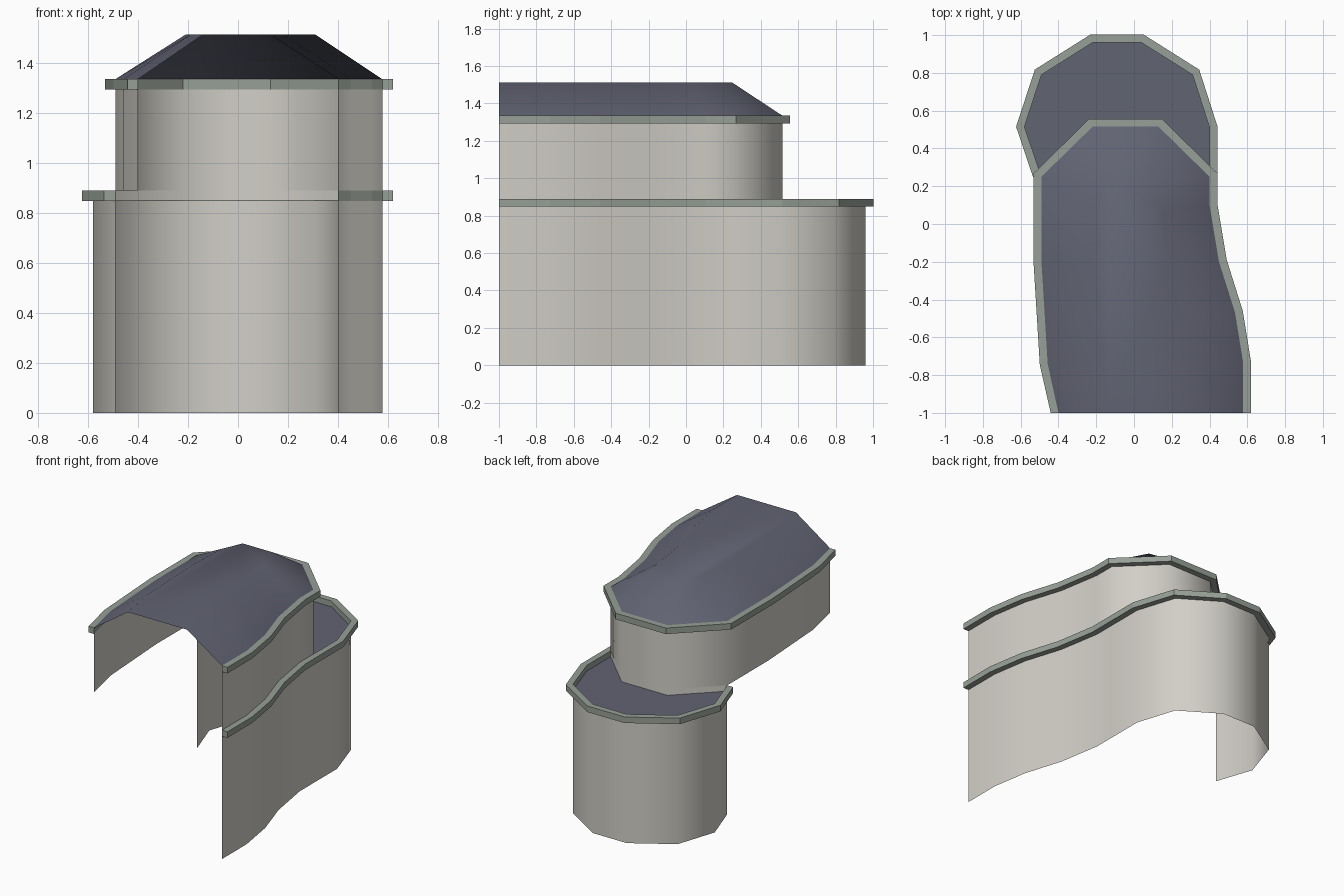
import bpy
from mathutils import Vector

if "Cube" in bpy.data.objects:
    bpy.data.objects.remove(bpy.data.objects["Cube"])


def material(name, rgb):
    m = bpy.data.materials.new(name)
    m.diffuse_color = (*rgb, 1)
    m.use_nodes = True
    m.node_tree.nodes["Principled BSDF"].inputs["Base Color"].default_value = m.diffuse_color
    return m


WALL = material("plaster", (0.64, 0.62, 0.57))
TRIM = material("trim_stone", (0.31, 0.35, 0.31))
ROOF = material("slate", (0.12, 0.125, 0.17))

# Plan outlines, running from the left end round the back to the right front
SIDE = [(0.40, 0.10), (0.45, -0.20), (0.535, -0.47), (0.577, -0.73), (0.577, -1)]
UPPER = [(-0.40, -1), (-0.457, -0.74), (-0.49, -0.20), (-0.49, 0.25),
         (-0.22, 0.515), (0.13, 0.515), (0.40, 0.25)] + SIDE
LOWER = [(-0.49, 0.25), (-0.58, 0.515), (-0.49, 0.79), (-0.22, 0.96),
         (0.04, 0.96), (0.31, 0.79), (0.40, 0.51), (0.40, 0.25)] + SIDE
RIDGE = [(-0.14, -1), (-0.19, -0.72), (-0.21, -0.20), (-0.20, 0.10),
         (-0.135, 0.245), (0.08, 0.245), (0.13, 0.10), (0.145, 0.05),
         (0.18, -0.20), (0.265, -0.47), (0.31, -0.75), (0.31, -1)]


def make(name, verts, faces, mat, smooth=False):
    me = bpy.data.meshes.new(name)
    me.from_pydata(verts, [], faces)
    me.materials.append(mat)
    ob = bpy.data.objects.new(name, me)
    bpy.context.collection.objects.link(ob)
    if smooth:
        bpy.ops.object.select_all(action='DESELECT')
        ob.select_set(True)
        bpy.context.view_layer.objects.active = ob
        bpy.ops.object.shade_smooth_by_angle(angle=0.85)
    return ob


def ring(path, z):
    return [(x, y, z) for x, y in path]


def bands(n, rows, closed=False):
    """Quads joining consecutive rows of n points; outward for these paths."""
    faces = []
    for r in range(rows if closed else rows - 1):
        s = (r + 1) % rows
        faces += [(r * n + i + 1, r * n + i, s * n + i, s * n + i + 1)
                  for i in range(n - 1)]
    return faces


def offset(path, d):
    """Mitred outward offset, keeping the cut ends on the front plane."""
    pts = [Vector(p) for p in path]
    out = []
    for i, p in enumerate(pts):
        dirs = [(pts[j + 1] - pts[j]).normalized()
                for j in (i - 1, i) if 0 <= j < len(pts) - 1]
        norms = [Vector((-t.y, t.x)) for t in dirs]
        m = sum(norms, Vector((0, 0))).normalized()
        q = p + m * d / m.dot(norms[0])
        out.append((q.x, -1 if p.y == -1 else q.y))
    return out


def wall(name, path, z0, z1):
    make(name, ring(path, z0) + ring(path, z1), bands(len(path), 2), WALL, True)


def trim(name, path, z0, z1, start=None):
    n = len(path)
    outer = offset(path, 0.042)
    if start:
        outer[0] = start
    verts = ring(path, z0) + ring(outer, z0) + ring(outer, z1) + ring(path, z1)
    caps = [(0, n, 2 * n, 3 * n), (4 * n - 1, 3 * n - 1, 2 * n - 1, n - 1)]
    make(name, verts, bands(n, 4, True) + caps, TRIM)


# Lower storey, open on the left
wall("lower_wall", LOWER, 0, 0.848)
trim("lower_trim", LOWER, 0.848, 0.89, (-0.535, 0.25))

# Flat terrace between the projecting bay and the upper storey
terrace = LOWER[:8] + [(0.13, 0.515), (-0.22, 0.515)]
make("terrace", ring(terrace, 0.85), [tuple(reversed(range(len(terrace))))], ROOF)

# Upper storey; its back reaches down to the terrace
wall("upper_wall", UPPER, 0.89, 1.293)
wall("upper_wall_base", UPPER[3:7], 0.85, 0.89)
trim("upper_trim", UPPER, 1.293, 1.335)

# Hipped roof with a flat top, open at the front
n = len(UPPER)
make("roof", ring(UPPER, 1.335) + ring(RIDGE, 1.513),
     bands(n, 2) + [tuple(reversed(range(n, 2 * n)))], ROOF, True)
